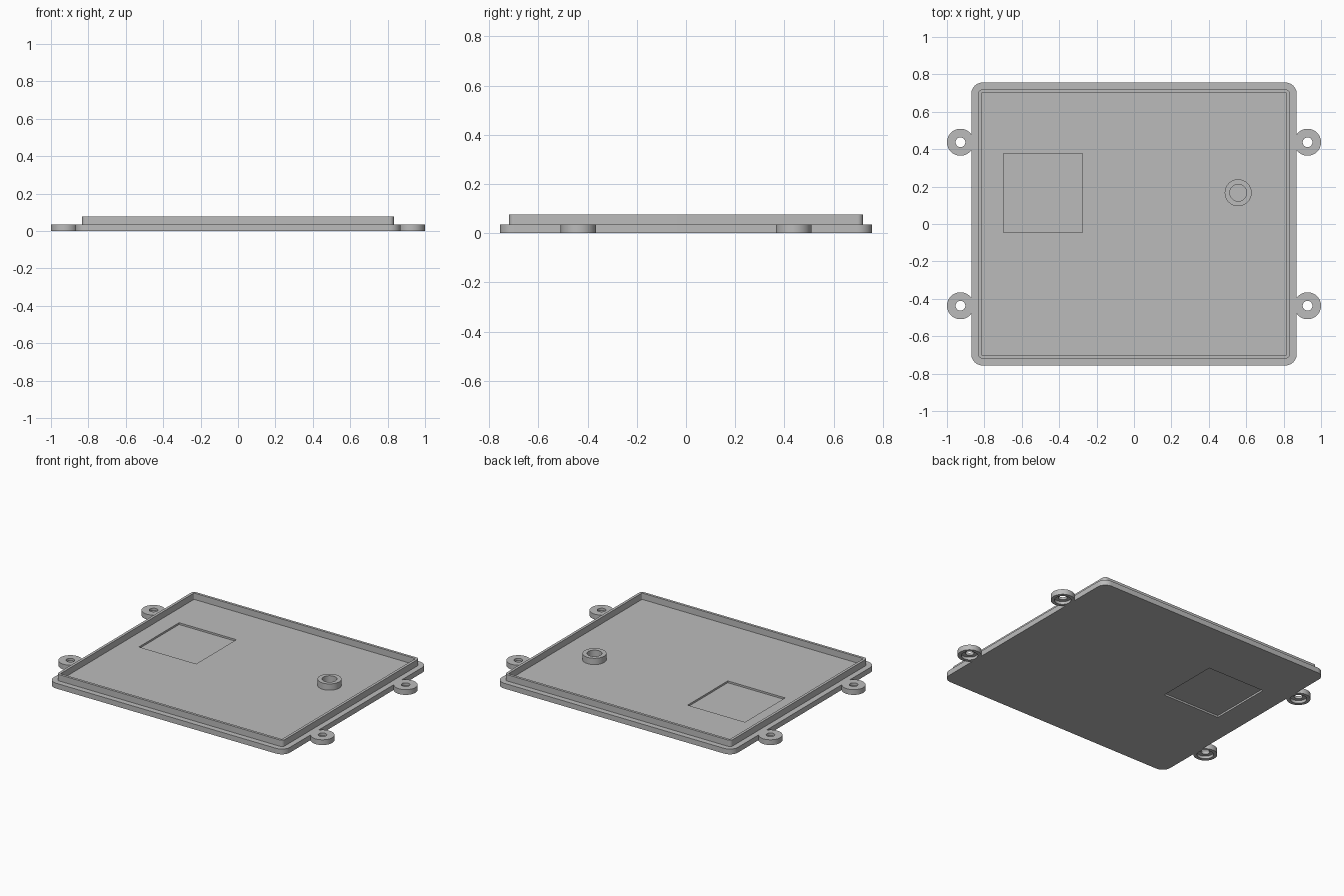
import bpy
import bmesh
import math
from mathutils import Matrix

cube = bpy.data.objects.get("Cube")
if cube:
    bpy.data.objects.remove(cube, do_unlink=True)

grey = bpy.data.materials.new("plain_grey")
grey.use_nodes = True
COLOUR = (0.5, 0.5, 0.5, 1)
grey.diffuse_color = COLOUR
grey.node_tree.nodes["Principled BSDF"].inputs["Base Color"].default_value = COLOUR

PLATE_TOP = 0.035
RIM_TOP = 0.077


def finish(name, bm):
    mesh = bpy.data.meshes.new(name)
    bmesh.ops.recalc_face_normals(bm, faces=bm.faces)
    bm.to_mesh(mesh)
    bm.free()
    mesh.materials.append(grey)
    obj = bpy.data.objects.new(name, mesh)
    bpy.context.collection.objects.link(obj)
    return obj


def rounded_outline(hx, hy, r, steps=10):
    """Corner-rounded rectangle, counter-clockwise."""
    pts = []
    for i, (sx, sy) in enumerate([(1, 1), (-1, 1), (-1, -1), (1, -1)]):
        for k in range(steps + 1):
            a = (i + k / steps) * math.pi / 2
            pts.append((sx * (hx - r) + r * math.cos(a),
                        sy * (hy - r) + r * math.sin(a)))
    return pts


def slab(name, outline, z0, z1):
    bm = bmesh.new()
    face = bm.faces.new([bm.verts.new((x, y, z0)) for x, y in outline])
    top = bmesh.ops.extrude_face_region(bm, geom=[face])["geom"]
    verts = [v for v in top if isinstance(v, bmesh.types.BMVert)]
    bmesh.ops.translate(bm, verts=verts, vec=(0, 0, z1 - z0))
    return finish(name, bm)


def frame(name, outer, inner, z0, z1):
    """Closed band between two matching outlines."""
    bm = bmesh.new()
    loops = [[bm.verts.new((x, y, z)) for x, y in pts]
             for pts, z in ((outer, z0), (outer, z1), (inner, z1), (inner, z0))]
    n = len(outer)
    for a, b in zip(loops, loops[1:] + loops[:1]):
        for i in range(n):
            j = (i + 1) % n
            bm.faces.new((a[i], a[j], b[j], b[i]))
    return finish(name, bm)


def lathe(name, profile, centre, steps=48):
    """Closed radius/height profile turned about a vertical axis."""
    bm = bmesh.new()
    rings = [[bm.verts.new((centre[0] + r * math.cos(math.tau * k / steps),
                            centre[1] + r * math.sin(math.tau * k / steps), z))
              for k in range(steps)] for r, z in profile]
    for a, b in zip(rings, rings[1:] + rings[:1]):
        for i in range(steps):
            j = (i + 1) % steps
            bm.faces.new((a[i], a[j], b[j], b[i]))
    return finish(name, bm)


def cutter(name, centre, size):
    bm = bmesh.new()
    bmesh.ops.create_cube(bm, size=1, matrix=Matrix.Translation(centre)
                          @ Matrix.Diagonal((*size, 1)))
    obj = finish(name, bm)
    obj.hide_render = True
    obj.hide_set(True)
    return obj


def cut(target, tool):
    mod = target.modifiers.new("cut", "BOOLEAN")
    mod.operation = "DIFFERENCE"
    mod.solver = "EXACT"
    mod.object = tool
    bpy.context.view_layer.objects.active = target
    bpy.ops.object.modifier_apply(modifier=mod.name)
    bpy.data.objects.remove(tool, do_unlink=True)


# Base plate with a square pocket sunk into both faces
plate = slab("base_plate", rounded_outline(0.87, 0.756, 0.06), 0, PLATE_TOP)
for label, z in (("upper", PLATE_TOP), ("lower", 0)):
    cut(plate, cutter(label + "_pocket_cutter", (-0.487, 0.166, z),
                      (0.422, 0.422, 0.024)))

# Raised lip around the floor
lip = frame("raised_lip", rounded_outline(0.833, 0.719, 0.022),
            rounded_outline(0.815, 0.702, 0.006), PLATE_TOP, RIM_TOP)

# Small round boss on the floor
boss = lathe("round_boss", [(0.072, PLATE_TOP), (0.072, RIM_TOP),
                            (0.045, RIM_TOP), (0.045, PLATE_TOP)], (0.557, 0.167))

# Four screw tabs, counterbored from underneath
tabs = []
for side, sx in (("left", 1), ("right", -1)):
    for end, sy in (("front", -1), ("back", 1)):
        tabs.append(lathe(f"{end}_{side}_screw_tab",
                          [(0.072, 0), (0.072, PLATE_TOP), (0.026, PLATE_TOP),
                           (0.026, 0.018), (0.05, 0.018), (0.05, 0)],
                          (sx * 0.928, sy * 0.437)))

# Smooth the curved walls, keep the edges crisp
for obj in [plate, lip, boss] + tabs:
    bpy.ops.object.select_all(action="DESELECT")
    obj.select_set(True)
    bpy.context.view_layer.objects.active = obj
    bpy.ops.object.shade_smooth_by_angle(angle=math.radians(30))
